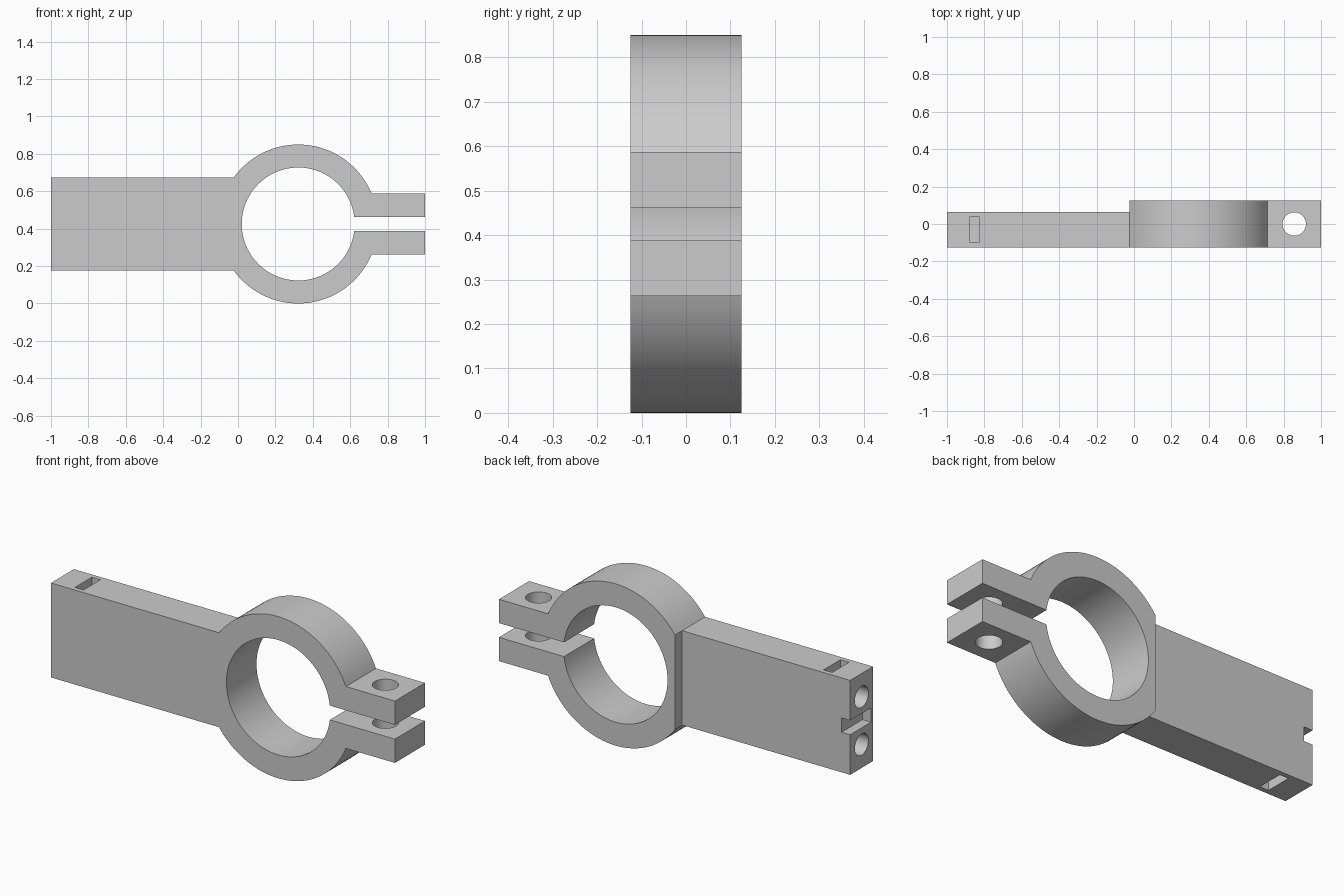
import bpy
import bmesh
from math import acos, asin, cos, pi, radians, sin, sqrt
from mathutils import Matrix, Vector

cube = bpy.data.objects.get("Cube")
if cube:
    bpy.data.objects.remove(cube, do_unlink=True)

grey = bpy.data.materials.new("plain grey")
grey.use_nodes = True
colour = (0.6, 0.6, 0.6, 1)
grey.diffuse_color = colour
grey.node_tree.nodes["Principled BSDF"].inputs["Base Color"].default_value = colour

# Main dimensions
CX, CZ = 0.322, 0.425           # ring centre
OUTER, INNER = 0.425, 0.302     # ring radii
FLAT = 0.345                    # ring centre to the flat that carries the arm
HALF = 0.125                    # half depth of the ring
SLIT, LUG = 0.0375, 0.1625      # half heights of the slit and the pair of lugs
ARM_BACK = 0.065
ARM_Y = (ARM_BACK - HALF) / 2
ARM_HALF = sqrt(OUTER ** 2 - FLAT ** 2)
BOLT_Z = 0.125                  # arm bolt offset from the middle


def finish(bm, name):
    bmesh.ops.recalc_face_normals(bm, faces=bm.faces[:])
    mesh = bpy.data.meshes.new(name)
    bm.to_mesh(mesh)
    bm.free()
    mesh.materials.append(grey)
    obj = bpy.data.objects.new(name, mesh)
    bpy.context.collection.objects.link(obj)
    return obj


def box(name, x, y, z):
    """Box from (low, high) ranges."""
    bm = bmesh.new()
    bmesh.ops.create_cube(bm, size=1)
    for v in bm.verts:
        v.co = Vector([r[0] if c < 0 else r[1] for c, r in zip(v.co, (x, y, z))])
    return finish(bm, name)


def rod(name, centre, radius, length, axis):
    bm = bmesh.new()
    turn = Matrix.Rotation(pi / 2, 4, "Y") if axis == "X" else Matrix()
    bmesh.ops.create_cone(bm, cap_ends=True, segments=40, radius1=radius,
                          radius2=radius, depth=length,
                          matrix=Matrix.Translation(centre) @ turn)
    return finish(bm, name)


def cut(target, cutter):
    mod = target.modifiers.new("cut", "BOOLEAN")
    mod.operation, mod.solver, mod.object = "DIFFERENCE", "EXACT", cutter
    cutter.hide_render = True
    bpy.context.view_layer.objects.active = target
    bpy.ops.object.modifier_apply(modifier=mod.name)
    bpy.data.objects.remove(cutter, do_unlink=True)


def arc(radius, start, end, steps):
    angles = [start + (end - start) * i / steps for i in range(steps + 1)]
    return [(CX + radius * cos(a), CZ + radius * sin(a)) for a in angles]


# Split ring with clamping lugs, extruded from one profile
lug_angle, slit_angle = asin(LUG / OUTER), asin(SLIT / INNER)
flat_angle = acos(-FLAT / OUTER)
outline = [(1, CZ + SLIT), (1, CZ + LUG)]
outline += arc(OUTER, lug_angle, flat_angle, 36)
outline += arc(OUTER, 2 * pi - flat_angle, 2 * pi - lug_angle, 36)
outline += [(1, CZ - LUG), (1, CZ - SLIT)]
outline += arc(INNER, 2 * pi - slit_angle, slit_angle, 80)
bm = bmesh.new()
face = bm.faces.new([bm.verts.new((x, -HALF, z)) for x, z in outline])
side = bmesh.ops.extrude_face_region(bm, geom=[face])["geom"]
bmesh.ops.translate(bm, vec=(0, 2 * HALF, 0),
                    verts=[g for g in side if isinstance(g, bmesh.types.BMVert)])
ring = finish(bm, "clamp_ring")
cut(ring, rod("lug_hole", (0.857, 0, CZ), 0.0625, 1, "Z"))

# Mounting arm, flush with the front of the ring
arm = box("mounting_arm", (-1, CX - FLAT), (-HALF, ARM_BACK),
          (CZ - ARM_HALF, CZ + ARM_HALF))

# Bolt holes in the arm end, with nut slots from above and below
for s in (-1, 1):
    z = CZ + s * BOLT_Z
    cut(arm, rod("bolt_hole", (-0.95, ARM_Y, z), 0.056, 0.5, "X"))
    cut(arm, box("nut_slot", (-0.878, -0.828), (ARM_Y - 0.07, ARM_Y + 0.07),
                 sorted((z - s * 0.07, z + s * 0.3))))

# Groove across the arm end, open at the back
cut(arm, box("end_groove", (-1.1, -0.95), (-0.108, 0.2), (CZ - SLIT, CZ + SLIT)))

for obj in (ring, arm):
    bpy.ops.object.select_all(action="DESELECT")
    obj.select_set(True)
    bpy.context.view_layer.objects.active = obj
    bpy.ops.object.shade_smooth_by_angle(angle=radians(30))
